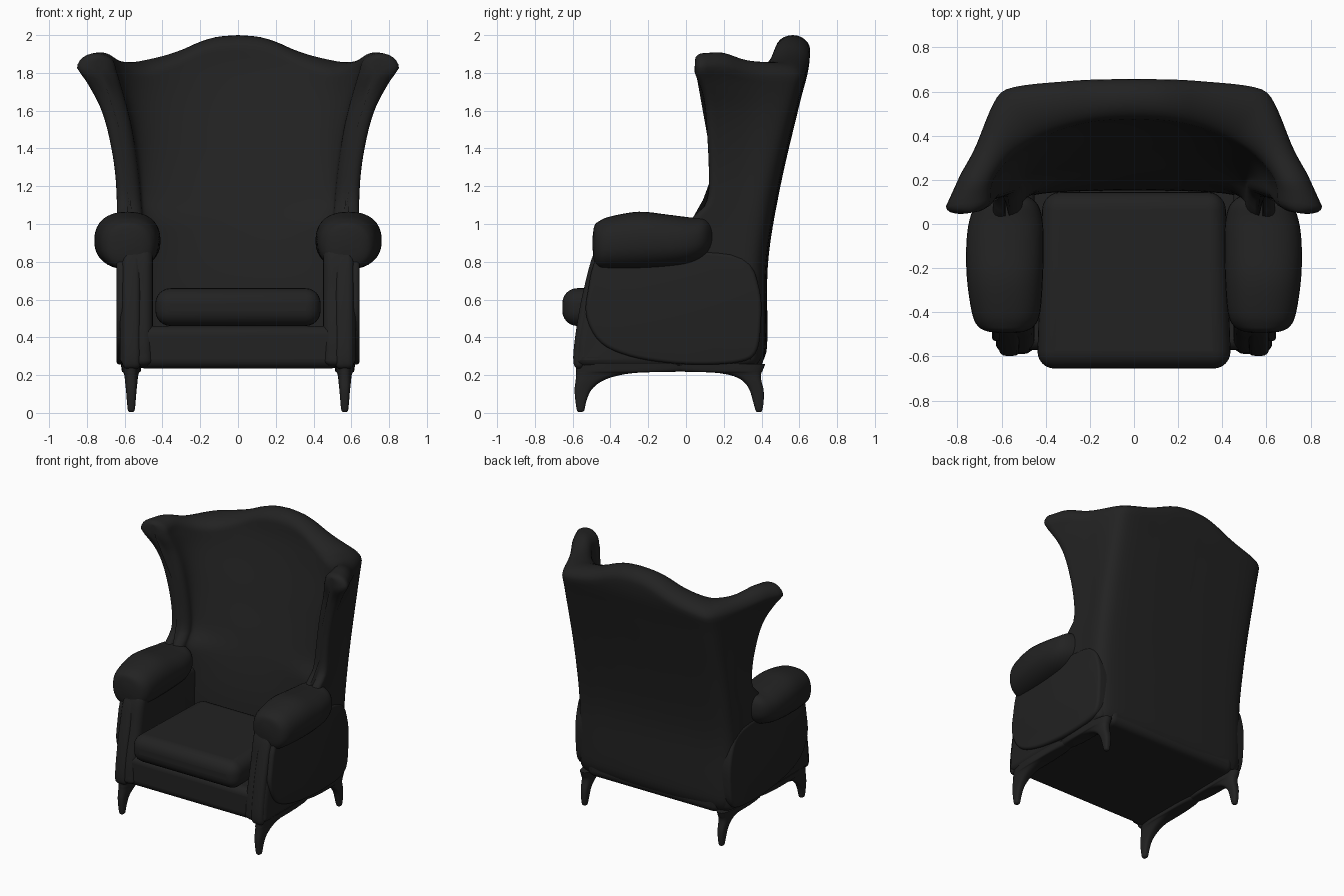
import bpy, bmesh, math

if "Cube" in bpy.data.objects:
    bpy.data.objects.remove(bpy.data.objects["Cube"], do_unlink=True)

# One dark upholstery colour for everything
TONE = (0.016, 0.016, 0.016, 1)
mat = bpy.data.materials.new("charcoal_leather")
mat.use_nodes = True
mat.diffuse_color = TONE
bsdf = next(n for n in mat.node_tree.nodes if n.type == 'BSDF_PRINCIPLED')
bsdf.inputs["Base Color"].default_value = TONE


def smooth(table, t):
    """Smooth curve through (t, value) keys."""
    t = min(max(t, table[0][0]), table[-1][0])
    n = len(table)
    i = next(k for k in range(n - 1) if t <= table[k + 1][0])

    def slope(k):
        a, b = table[max(k - 1, 0)], table[min(k + 1, n - 1)]
        return (b[1] - a[1]) / (b[0] - a[0])
    (t0, v0), (t1, v1) = table[i], table[i + 1]
    h = t1 - t0
    s = (t - t0) / h
    return (v0 * (1 + 2 * s) * (1 - s) ** 2 + v1 * s * s * (3 - 2 * s)
            + h * slope(i) * s * (1 - s) ** 2 + h * slope(i + 1) * s * s * (s - 1))


def refine(rows):
    """Insert smooth in-between rows into a table of numbers."""
    return [[smooth(list(enumerate(col)), k / 4) for col in zip(*rows)]
            for k in range(len(rows) * 4 - 3)]


def oval(p):
    """Slightly squared unit circle."""
    angles = [math.tau * i / 32 for i in range(32)]
    return [tuple(math.copysign(abs(c) ** p, c) for c in (math.cos(a), math.sin(a))) for a in angles]


def finish(name, bm, mirror=False, bevel=0):
    bmesh.ops.recalc_face_normals(bm, faces=bm.faces)
    me = bpy.data.meshes.new(name)
    bm.to_mesh(me)
    bm.free()
    ob = bpy.data.objects.new(name, me)
    bpy.context.collection.objects.link(ob)
    me.materials.append(mat)
    if bevel:
        m = ob.modifiers.new("rounding", 'BEVEL')
        m.width, m.segments = bevel, 6
    if mirror:
        m = ob.modifiers.new("mirror", 'MIRROR')
        m.use_mirror_merge = False
    bpy.ops.object.select_all(action='DESELECT')
    ob.select_set(True)
    bpy.context.view_layer.objects.active = ob
    bpy.ops.object.shade_smooth_by_angle(angle=math.radians(50))


def loft(name, rings, mirror=False):
    """Join closed rings of points into a skin with capped ends."""
    bm = bmesh.new()
    rows = [[bm.verts.new(p) for p in r] for r in rings]
    n = len(rows[0])
    for a, b in zip(rows, rows[1:]):
        for i in range(n):
            j = (i + 1) % n
            bm.faces.new((a[i], a[j], b[j], b[i]))
    bm.faces.new(rows[0])
    bm.faces.new(rows[-1])
    finish(name, bm, mirror)


def slab(name, profile, x0, x1, r):
    """Smooth (y, z) outline, thickened along x with round edges, on both sides."""
    n = len(profile)
    pts = []
    for i in range(n):
        a, b, c, d = (profile[(i + k) % n] for k in (-1, 0, 1, 2))
        for s in (0, .25, .5, .75):
            pts.append([.5 * (2 * q + (e - p) * s + (2 * p - 5 * q + 4 * e - f) * s * s
                              + (3 * q - p - 3 * e + f) * s ** 3)
                        for p, q, e, f in zip(a, b, c, d)])
    m = len(pts)
    inward = []
    for i in range(m):
        p, q = pts[i - 1], pts[(i + 1) % m]
        dy, dz = q[0] - p[0], q[1] - p[1]
        w = math.hypot(dy, dz) or 1
        inward.append((-dz / w, dy / w))
    steps = [math.pi / 2 * k / 4 for k in range(5)]
    slices = [(x0 + r * (1 - math.sin(a)), r * (1 - math.cos(a))) for a in reversed(steps)]
    slices += [(x1 - r * (1 - math.sin(a)), r * (1 - math.cos(a))) for a in steps]
    loft(name, [[(x, p[0] + d[0] * inset, p[1] + d[1] * inset) for p, d in zip(pts, inward)]
                for x, inset in slices], True)


def box(name, lo, hi, bevel, back_scale=1):
    bm = bmesh.new()
    bmesh.ops.create_cube(bm, size=1)
    for v in bm.verts:
        back = v.co.y > 0
        v.co = [(l + h) / 2 + c * (h - l) for c, l, h in zip(v.co, lo, hi)]
        if back:
            v.co.x *= back_scale
    finish(name, bm, bevel=bevel)


# Winged back: a U-shaped wall, leaning back and flaring at the top
BACK_Y = [(.25, .39), (.3, .42), (.37, .43), (.8, .435), (1.2, .5), (1.65, .605), (1.83, .65), (2, .66)]
INNER_Y = [(.25, .15), (.66, .16), (1, .22), (1.4, .34), (1.8, .455), (2, .48)]
WING_X = [(.25, .6), (.35, .63), (.8, .637), (1.2, .645), (1.4, .67), (1.6, .722), (1.75, .8), (1.82, .852)]
WING_IN = [(.25, .48), (1.1, .51), (1.5, .56), (1.8, .64), (1.91, .68)]
WING_Y = [(.25, .06), (.8, .02), (1, 0), (1.05, .04), (1.1, .09), (1.2, .11), (1.5, .1), (1.68, .08), (1.8, .035)]
CREST = [(0, 2), (.09, 1.99), (.17, 1.963), (.25, 1.925), (.34, 1.892), (.45, 1.866),
         (.53, 1.858), (.7, 1.865), (.88, 1.907), (1, 1.905)]
NOSE, ROLL, BASE = .045, .08, .25


def outer(u, z):
    yb, xf, yf = smooth(BACK_Y, z), smooth(WING_X, z), smooth(WING_Y, z) + NOSE
    xc = min(.63, xf - .006)
    yc = yb - .08
    x = smooth([(0, 0), (.25, .3), (.45, .56), (.55, xc), (.75, (xc + xf) / 2), (1, xf)], u)
    y = smooth([(0, yb), (.25, yb - .005), (.45, yb - .025), (.55, yc), (.75, (yc + yf) / 2), (1, yf)], u)
    return x, y


def inner(u, z):
    a = u * math.pi / 2
    yf = smooth(WING_Y, z) + NOSE + .03
    yi = max(smooth(INNER_Y, z), yf + .01)
    return (smooth(WING_IN, z) * math.sin(a) ** .88,
            yf + (yi - yf) * max(math.cos(a), 0) ** .88)


def wall_ring(u, side, phi=0):
    top = smooth(CREST, u) - ROLL - .03 * (1 - math.cos(phi))
    levels = [BASE + (top - BASE) * k / 48 for k in range(49)]
    path = [(outer(u, z), z, inner(u, z), 0) for z in levels]
    path += [(outer(u, top), top + ROLL * math.sin(a), inner(u, top), (1 - math.cos(a)) / 2)
             for a in (math.pi * k / 12 for k in range(1, 12))]
    path += [(outer(u, z), z, inner(u, z), 1) for z in reversed(levels)]
    ring = []
    for o, z, i, w in path:
        w = .5 + (w - .5) * math.cos(phi) ** .7
        x, y = (p + (q - p) * w for p, q in zip(o, i))
        ring.append((side * x, y - NOSE * math.sin(phi), z))
    return ring


half = [(k / 32, 0) for k in range(33)] + [(1, math.radians(d)) for d in (20, 40, 60, 75, 86)]
loft("winged_back", [wall_ring(u, -1, p) for u, p in reversed(half[1:])]
     + [wall_ring(u, 1, p) for u, p in half])

# Padded arm rolls: y, centre x, half width, bottom z, top z
ARM = [(-.495, .575, .03, .87, .93), (-.485, .58, .09, .80, .99), (-.46, .58, .13, .765, 1.015),
       (-.40, .58, .155, .76, 1.04), (-.25, .585, .172, .762, 1.065), (-.10, .585, .175, .772, 1.05),
       (.02, .58, .165, .79, 1.035), (.10, .575, .13, .83, 1.03), (.15, .57, .04, .89, .98)]
loft("arm_roll", [[(cx + hw * c, y, (lo + hi) / 2 + (hi - lo) / 2 * s) for c, s in oval(.85)]
                  for y, cx, hw, lo, hi in refine(ARM)], True)

# Arm supports, front pillars and raised outer side panels
slab("arm_support", [(-.47, .88), (-.53, .64), (-.57, .45), (-.585, .32), (-.57, .25), (-.4, .24), (-.15, .238),
                     (.1, .238), (.3, .245), (.38, .29), (.385, .5), (.37, .7), (.2, .85), (-.1, .9), (-.3, .92)],
     .45, .625, .05)
slab("front_pillar", [(-.485, .85), (-.545, .64), (-.58, .45), (-.597, .3), (-.585, .24),
                      (-.54, .25), (-.5, .4), (-.45, .62), (-.42, .85)], .515, .612, .03)
slab("side_panel", [(-.46, .83), (-.52, .64), (-.525, .5), (-.45, .37), (-.3, .3), (-.1, .265), (.1, .255),
                    (.29, .27), (.37, .32), (.395, .45), (.39, .65), (.3, .82), (0, .86), (-.25, .86)],
     .5, .644, .02)

# Curved legs whose brackets spread into side arches: z, front y, back y, half width
FRONT_LEG = [(.004, -.57, -.55, .008), (.015, -.578, -.538, .018), (.06, -.585, -.528, .023),
             (.12, -.59, -.502, .028), (.165, -.585, -.45, .033), (.195, -.582, -.37, .036),
             (.213, -.582, -.25, .042), (.222, -.582, 0, .05), (.26, -.582, .05, .055)]
BACK_LEG = [(.004, .376, .396, .008), (.015, .368, .404, .018), (.06, .355, .411, .023),
            (.12, .337, .411, .028), (.165, .305, .4, .033), (.195, .25, .396, .036),
            (.213, .15, .4, .042), (.222, -.05, .405, .05), (.26, -.1, .42, .055)]
for name, leg in (("front_leg", FRONT_LEG), ("back_leg", BACK_LEG)):
    loft(name, [[(.565 + hw * c, (front + back) / 2 + (back - front) / 2 * s, z) for c, s in oval(.7)]
                for z, front, back, hw in refine(leg)], True)

# Seat base and loose cushion
box("seat_base", (-.54, -.57, .235), (.54, .41, .46), .05)
box("seat_cushion", (-.44, -.655, .46), (.44, .145, .66), .08, .94)
